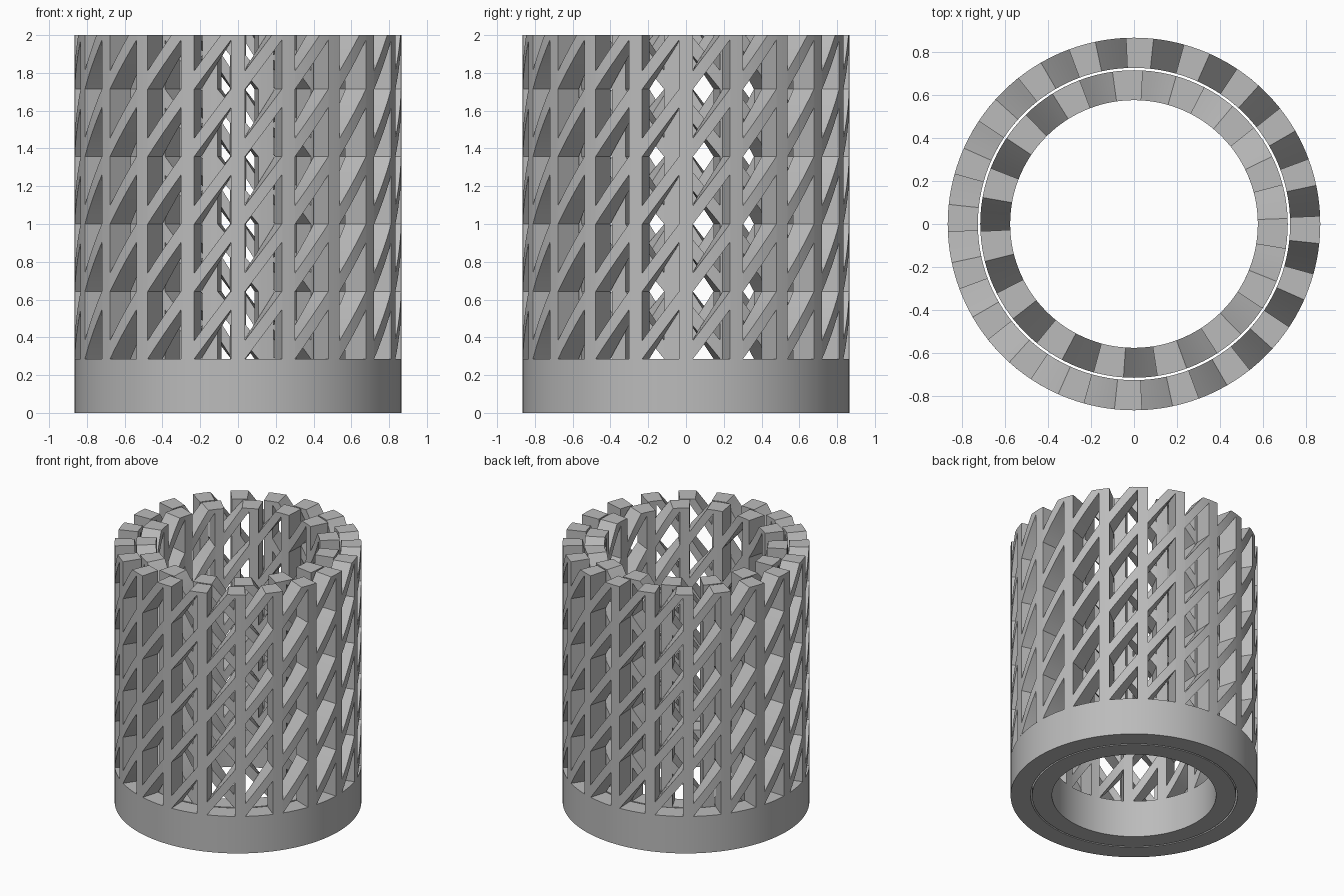
import bpy
import bmesh
from math import sin, cos, radians

HEIGHT = 2.0
BASE = 0.286     # height of the solid foot ring
PITCH = 0.357    # rise of a strut from one post to the next

cube = bpy.data.objects.get("Cube")
if cube:
    bpy.data.objects.remove(cube, do_unlink=True)

grey = bpy.data.materials.new("plain_grey")
grey.use_nodes = True
grey.diffuse_color = (0.5, 0.5, 0.5, 1)
grey.node_tree.nodes["Principled BSDF"].inputs["Base Color"].default_value = (0.5, 0.5, 0.5, 1)


def sweep(bm, r_in, r_out, start, end, low, high, rise, steps, closed=False):
    """Carry a rectangular section around the z axis, rising as it turns."""
    rings = []
    for i in range(steps if closed else steps + 1):
        t = i / steps
        a = radians(start + (end - start) * t)
        corners = ((r_in, low), (r_out, low), (r_out, high), (r_in, high))
        rings.append([bm.verts.new((r * cos(a), r * sin(a), z + rise * t)) for r, z in corners])
    for i in range(steps):
        a, b = rings[i], rings[(i + 1) % len(rings)]
        for j in range(4):
            k = (j + 1) % 4
            bm.faces.new((a[j], a[k], b[k], b[j]))
    if not closed:
        bm.faces.new(rings[0])
        bm.faces.new(rings[-1][::-1])


def finish(bm, name):
    bmesh.ops.recalc_face_normals(bm, faces=bm.faces)
    mesh = bpy.data.meshes.new(name)
    bm.to_mesh(mesh)
    bm.free()
    mesh.materials.append(grey)
    obj = bpy.data.objects.new(name, mesh)
    bpy.context.collection.objects.link(obj)
    bpy.ops.object.select_all(action='DESELECT')
    obj.select_set(True)
    bpy.context.view_layer.objects.active = obj
    bpy.ops.object.shade_smooth_by_angle(angle=radians(30))


def cage(name, r_in, r_out, count, first, half, turn):
    """Foot ring, upright posts and spiral struts; turn is the climbing direction."""
    step = 360 / count
    angles = [first + step * i for i in range(count)]

    # Solid foot ring
    bm = bmesh.new()
    sweep(bm, r_in, r_out, 0, 360, 0, BASE, 0, 120, closed=True)
    finish(bm, name + "_foot_ring")

    # Upright posts
    bm = bmesh.new()
    for a in angles:
        sweep(bm, r_in, r_out, a - half, a + half, BASE, HEIGHT, 0, 2)
    finish(bm, name + "_posts")

    # Spiral struts between the posts, trimmed level at the top
    bm = bmesh.new()
    slope = PITCH / step
    thick = 2 * half * slope
    for a in angles:
        for level in range(5):
            low = BASE + level * PITCH
            sweep(bm, r_in, r_out, a + turn * half, a + turn * (step - half),
                  low, low + thick, PITCH - thick, 6)
    bmesh.ops.bisect_plane(bm, geom=bm.verts[:] + bm.edges[:] + bm.faces[:],
                           plane_co=(0, 0, HEIGHT), plane_no=(0, 0, 1), clear_outer=True)
    bmesh.ops.holes_fill(bm, edges=[e for e in bm.edges if e.is_boundary], sides=0)
    finish(bm, name + "_struts")


# Two nested cages whose struts climb in opposite directions
cage("outer", 0.725, 0.865, 20, 0, 2.45, 1)
cage("inner", 0.575, 0.714, 15, 18, 3.3, -1)
